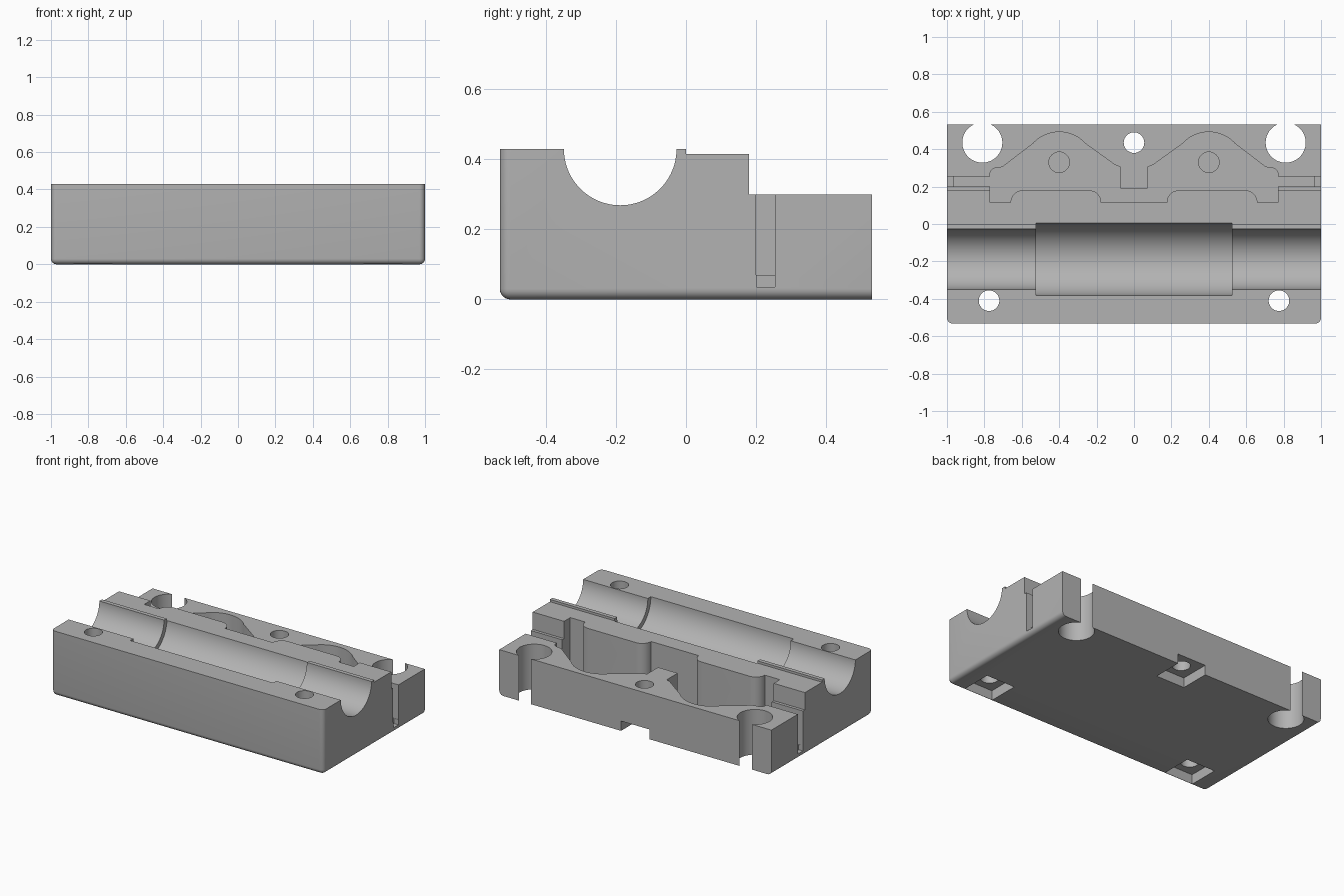
import bpy, bmesh
from math import sin, cos, pi, radians
from mathutils import Matrix

cube = bpy.data.objects.get("Cube")
if cube:
    bpy.data.objects.remove(cube)

grey = bpy.data.materials.new("plain grey")
grey.use_nodes = True
COLOUR = (0.45, 0.45, 0.45, 1)
grey.diffuse_color = COLOUR
grey.node_tree.nodes["Principled BSDF"].inputs["Base Color"].default_value = COLOUR

BACK = 0.532
FRONT = -BACK


def finish(bm, name):
    bmesh.ops.recalc_face_normals(bm, faces=bm.faces)
    mesh = bpy.data.meshes.new(name)
    bm.to_mesh(mesh)
    bm.free()
    obj = bpy.data.objects.new(name, mesh)
    bpy.context.collection.objects.link(obj)
    mesh.materials.append(grey)
    return obj


def extrude(points, offset):
    """Close a flat outline and push it along an offset."""
    bm = bmesh.new()
    face = bm.faces.new([bm.verts.new(p) for p in points])
    out = bmesh.ops.extrude_face_region(bm, geom=[face])
    moved = [v for v in out["geom"] if isinstance(v, bmesh.types.BMVert)]
    bmesh.ops.translate(bm, verts=moved, vec=offset)
    return bm


def box(name, x0, x1, y0, y1, z0, z1):
    outline = [(x0, y0, z0), (x1, y0, z0), (x1, y1, z0), (x0, y1, z0)]
    return finish(extrude(outline, (0, 0, z1 - z0)), name)


def cylinder(name, radius, length, centre, axis="Z", sides=64):
    bm = bmesh.new()
    turn = Matrix.Rotation(pi / 2, 4, "Y") if axis == "X" else Matrix()
    bmesh.ops.create_cone(bm, cap_ends=True, segments=sides, radius1=radius,
                          radius2=radius, depth=length,
                          matrix=Matrix.Translation(centre) @ turn)
    return finish(bm, name)


def arc(cx, cy, radius, start, end, steps=10):
    angles = [radians(start + (end - start) * i / steps) for i in range(steps + 1)]
    return [(cx + radius * cos(a), cy + radius * sin(a)) for a in angles]


# Stepped block, with rounded front corners and lower edges
side = [(FRONT, 0), (BACK, 0), (BACK, 0.3), (0.18, 0.3),
        (0.18, 0.415), (0, 0.415), (0, 0.43), (FRONT, 0.43)]
bm = extrude([(-1, y, z) for y, z in side], (2, 0, 0))


def rounded(edge):
    a, b = (v.co for v in edge.verts)
    low = a.z < 0.001 and b.z < 0.001
    front = a.y < FRONT + 0.001 and b.y < FRONT + 0.001
    at_back = a.y > BACK - 0.001 and b.y > BACK - 0.001
    return (low and not at_back) or (front and abs(a.z - b.z) > 0.1)


bmesh.ops.bevel(bm, geom=[e for e in bm.edges if rounded(e)], offset=0.03,
                segments=6, profile=0.5, affect="EDGES")
block = finish(bm, "housing_block")

# Motor channel
cutters = [
    cylinder("channel_cut", 0.161, 2.4, (0, -0.188, 0.43), "X", 96),
    cylinder("wide_channel_cut", 0.193, 1.05, (0, -0.188, 0.43), "X", 96),
]

# Pocket with end slots: one half of the outline, mirrored
front_half = [(0.175, 0.115)]
front_half += arc(0.24, 0.115, 0.065, 180, 90)
front_half += arc(0.595, 0.115, 0.065, 90, 0)
front_half += [(0.77, 0.115), (0.77, 0.2), (1.1, 0.2)]
back_half = [(1.1, 0.255), (0.77, 0.255)]
back_half += arc(0.735, 0.265, 0.035, 0, 90, 6)
back_half += arc(0.73, 0.36, 0.06, 270, 228, 5)
back_half += arc(0.4, 0.302, 0.19, 42, 138, 20)
back_half += [(0.1, 0.315), (0.072, 0.305), (0.072, 0.19)]
half = []
for p in front_half + back_half:
    if not half or abs(p[0] - half[-1][0]) + abs(p[1] - half[-1][1]) > 0.0005:
        half.append(p)
outline = half + [(-x, y) for x, y in reversed(half)]
cutters.append(finish(extrude([(x, y, 0.07) for x, y in outline], (0, 0, 0.6)),
                      "pocket_cut"))

# Bolt holes, pocket pin holes, slot ends and square nut recesses
for s in (-1, 1):
    cutters += [
        cylinder("large_hole_cut", 0.107, 1, (s * 0.811, 0.435, 0.2)),
        cylinder("front_hole_cut", 0.055, 1.2, (s * 0.775, -0.41, 0.2), sides=48),
        cylinder("pin_hole_cut", 0.055, 0.1, (s * 0.4, 0.33, 0.09), sides=48),
        box("nut_recess_cut", s * 0.775 - 0.105, s * 0.775 + 0.105,
            -0.513, -0.307, -0.1, 0.065),
        box("slot_end_cut", *sorted((s * 0.967, s * 1.1)), 0.201, 0.254, 0.035, 0.2),
    ]
cutters += [
    cylinder("back_hole_cut", 0.055, 1, (0, 0.435, 0.2), sides=48),
    box("back_nut_recess_cut", -0.105, 0.105, 0.335, 0.7, -0.1, 0.065),
]

bpy.context.view_layer.objects.active = block
for cutter in cutters:
    mod = block.modifiers.new(cutter.name, "BOOLEAN")
    mod.operation = "DIFFERENCE"
    mod.solver = "EXACT"
    mod.object = cutter
    bpy.ops.object.modifier_apply(modifier=mod.name)
    bpy.data.objects.remove(cutter)

bpy.ops.object.select_all(action="DESELECT")
block.select_set(True)
bpy.ops.object.shade_smooth_by_angle(angle=radians(30))
